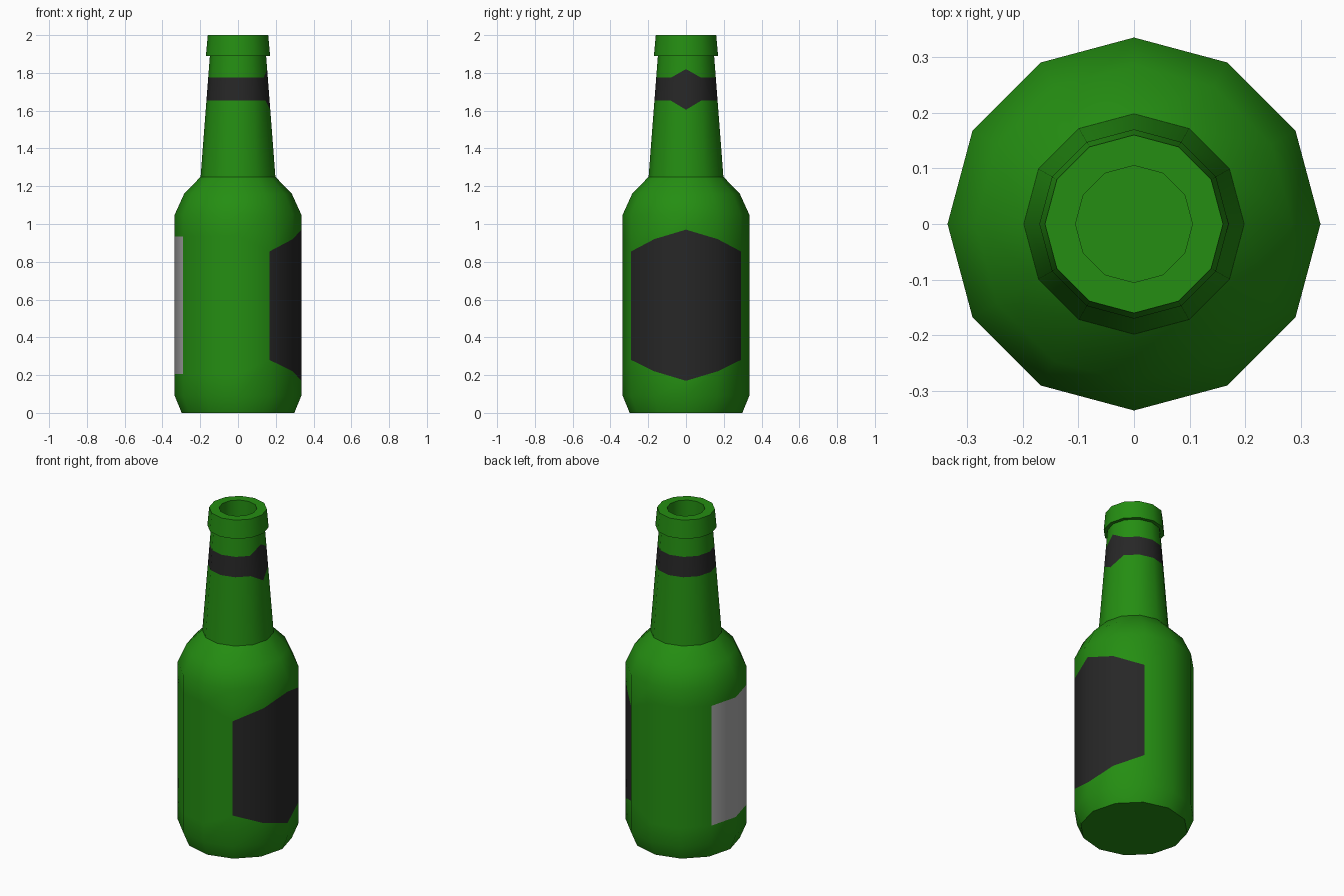
import bpy, bmesh
from math import radians, sin, cos

if "Cube" in bpy.data.objects:
    bpy.data.objects.remove(bpy.data.objects["Cube"])

SIDES = 12


def material(name, rgb):
    m = bpy.data.materials.new(name)
    m.diffuse_color = (*rgb, 1)
    m.use_nodes = True
    m.node_tree.nodes["Principled BSDF"].inputs["Base Color"].default_value = m.diffuse_color
    return m


def neck_radius(z):
    return 0.198 + (0.149 - 0.198) * (z - 1.25) / (1.89 - 1.25)


def edge(radius, default, special):
    """Ring whose height varies by steps away from the +x side."""
    heights = [special.get(min(j, SIDES - j), default) for j in range(SIDES)]
    return [(radius(z) if callable(radius) else radius, z) for z in heights]


def level(r, z):
    return [(r, z)] * SIDES


# Rings from the base up the outside, over the lip and down into the mouth
rings = [
    level(0.298, 0), level(0.335, 0.09),
    edge(0.335, 0.205, {0: 0.17, 1: 0.22, 2: 0.28}),      # label bottom edges
    edge(0.335, 0.935, {0: 0.97, 1: 0.92, 2: 0.855}),     # label top edges
    level(0.335, 1.05), level(0.285, 1.16), level(0.198, 1.25),
    edge(neck_radius, 1.655, {0: 1.605}),                 # neck band
    edge(neck_radius, 1.775, {0: 1.82}),
    level(0.149, 1.89), level(0.17, 1.89), level(0.16, 2.0),
    level(0.105, 2.0), level(0.105, 1.75),
]
LABEL_ROW, BAND_ROW = 2, 7
GREEN, BLACK, GREY = 0, 1, 2


def slot(row, j):
    if row == BAND_ROW:
        return BLACK
    if row == LABEL_ROW:
        if j in (10, 11, 0, 1):      # front label, facing +x
            return BLACK
        if j in (5, 6):              # back label, facing -x
            return GREY
    return GREEN


# Bottle body with flush labels
bm = bmesh.new()
verts = []
for ring in rings:
    verts.append([bm.verts.new((r * cos(radians(30 * j)), r * sin(radians(30 * j)), z))
                  for j, (r, z) in enumerate(ring)])
for row in range(len(rings) - 1):
    lower, upper = verts[row], verts[row + 1]
    for j in range(SIDES):
        k = (j + 1) % SIDES
        f = bm.faces.new((lower[j], lower[k], upper[k], upper[j]))
        f.material_index = slot(row, j)
# Base and mouth floor
bm.faces.new(verts[0][::-1])
bm.faces.new(verts[-1])

mesh = bpy.data.meshes.new("bottle")
bm.to_mesh(mesh)
bm.free()
mesh.materials.append(material("green_glass", (0.018, 0.27, 0.006)))
mesh.materials.append(material("dark_label", (0.02, 0.02, 0.02)))
mesh.materials.append(material("grey_label", (0.4, 0.4, 0.4)))

bottle = bpy.data.objects.new("bottle", mesh)
bpy.context.collection.objects.link(bottle)
bpy.context.view_layer.objects.active = bottle
bottle.select_set(True)
bpy.ops.object.shade_smooth_by_angle(angle=radians(34))
